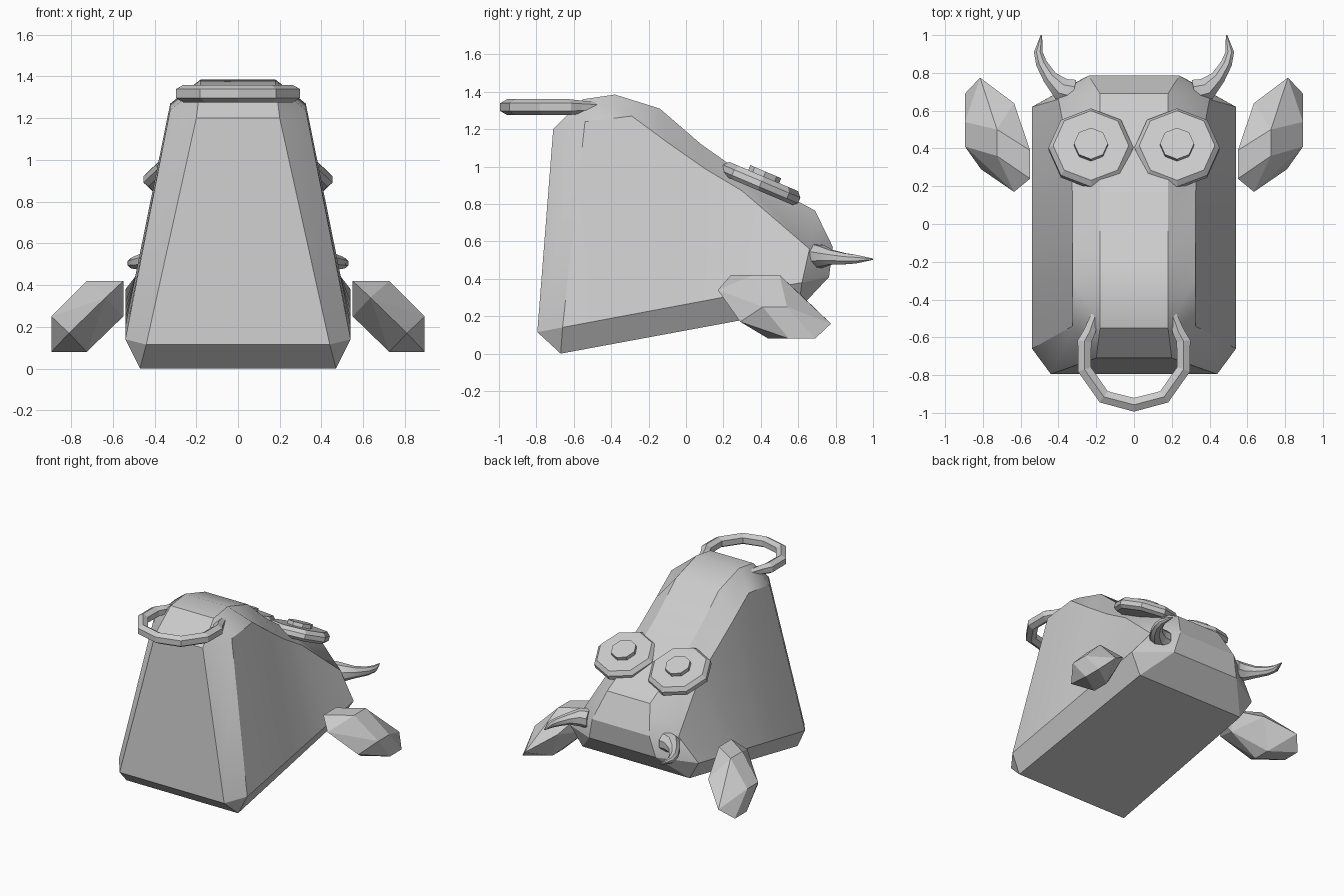
import bpy
import bmesh
import math
from mathutils import Vector, Matrix

if "Cube" in bpy.data.objects:
    bpy.data.objects.remove(bpy.data.objects["Cube"], do_unlink=True)

grey = bpy.data.materials.new("plain_grey")
grey.use_nodes = True
grey.diffuse_color = (0.6, 0.6, 0.6, 1)
grey.node_tree.nodes["Principled BSDF"].inputs["Base Color"].default_value = (0.6, 0.6, 0.6, 1)


def finish(name, bm, angle=0):
    """Turn a bmesh into a named, coloured object."""
    bmesh.ops.recalc_face_normals(bm, faces=bm.faces)
    mesh = bpy.data.meshes.new(name)
    bm.to_mesh(mesh)
    bm.free()
    mesh.materials.append(grey)
    obj = bpy.data.objects.new(name, mesh)
    bpy.context.collection.objects.link(obj)
    if angle:
        bpy.ops.object.select_all(action='DESELECT')
        obj.select_set(True)
        bpy.context.view_layer.objects.active = obj
        bpy.ops.object.shade_smooth_by_angle(angle=math.radians(angle))


def loft(bm, rings):
    """Skin a list of point rings and close both ends."""
    rows = [[bm.verts.new(p) for p in ring] for ring in rings]
    for a, b in zip(rows, rows[1:]):
        for i in range(len(a)):
            j = (i + 1) % len(a)
            bm.faces.new((a[i], a[j], b[j], b[i]))
    bm.faces.new(rows[0])
    bm.faces.new(rows[-1])


def tube(name, path, radii, sides, angle=0):
    """Sweep a tapering polygon along a path lying in a level plane."""
    pts = [Vector(p) for p in path]
    rings = []
    for k, p in enumerate(pts):
        along = (pts[min(k + 1, len(pts) - 1)] - pts[max(k - 1, 0)]).normalized()
        across = along.cross(Vector((0, 0, 1)))
        up = across.cross(along)
        turns = [2 * math.pi * (i + 0.5) / sides for i in range(sides)]
        rings.append([p + radii[k] * (across * math.cos(t) + up * math.sin(t)) for t in turns])
    bm = bmesh.new()
    loft(bm, rings)
    finish(name, bm, angle)


# Head: a middle profile (half width, y, z) and the side crest it bevels into
middle = [(.47, -.67, 0), (.44, -.795, .115), (.2, -.71, 1.2), (.18, -.55, 1.36),
          (.18, -.38, 1.385), (.18, -.14, 1.31), (.18, .08, 1.12), (.18, .25, 1.0),
          (.18, .69, .765), (.24, .785, .57), (.28, .765, .41), (.45, .6, .235)]
side = [(.54, -.66, .14), (.325, -.54, 1.24), (.325, -.29, 1.27), (.325, -.1, 1.13),
        (.325, .1, .99), (.33, .3, .87), (.40, .66, .56), (.54, .62, .38)]
# Which side point each middle point meets
meets = [0, 0, 1, 1, 2, 3, 4, 5, 6, 6, 7, 7]
# Positions along the lower side edge that sit below the crest points
spacing = [0, .1, .28, .43, .59, .75, 1]

bm = bmesh.new()
mids = {s: [bm.verts.new((s * x, y, z)) for x, y, z in middle] for s in (1, -1)}
outs = {s: [bm.verts.new((s * x, y, z)) for x, y, z in side] for s in (1, -1)}
for i in range(len(middle) - 1):
    j = i + 1
    bm.faces.new((mids[1][i], mids[1][j], mids[-1][j], mids[-1][i]))
    for s in (1, -1):
        a, b = outs[s][meets[i]], outs[s][meets[j]]
        bm.faces.new([mids[s][i], mids[s][j], b] + ([a] if a != b else []))
bm.faces.new((mids[1][0], mids[1][-1], mids[-1][-1], mids[-1][0]))
for s in (1, -1):
    # Ruled flank between the crest and the lower edge, then the lower bevel
    front, back = outs[s][0], outs[s][-1]
    rail = [front] + [bm.verts.new(front.co.lerp(back.co, t)) for t in spacing[1:-1]] + [back]
    bm.faces.new((rail[0], outs[s][1], rail[1]))
    for k in range(1, len(side) - 2):
        bm.faces.new((rail[k], outs[s][k], outs[s][k + 1], rail[k + 1]))
    bm.faces.new([mids[s][-1], mids[s][0]] + rail)
finish("head", bm, 28)

# Nose ring: an open loop whose ends sink into the snout
half = [(.2, -.47), (.235, -.57), (.262, -.62), (.262, -.77), (.16, -.915)]
loop = half + [(0, -.957)] + [(-x, y) for x, y in reversed(half)]
widths = [.025, .036, .042, .042, .042]
tube("nose_ring", [(x, y, 1.318) for x, y in loop], widths + [.042] + widths[::-1], 6)


# Eyes: octagonal bevelled discs with a small raised pupil
def disc(name, centre, steps):
    place = Matrix.Translation(centre) @ Matrix.Rotation(math.radians(-23), 4, 'X')
    turns = [2 * math.pi * i / 8 for i in range(8)]
    bm = bmesh.new()
    loft(bm, [[place @ Vector((r * math.cos(t), r * math.sin(t), h)) for t in turns]
              for r, h in steps])
    finish(name, bm)


# Ear: a cut gem shape
gem = [(.55, .24, .42), (.55, .39, .42), (.725, .5, .42), (.725, .36, .42),
       (.895, .41, .25), (.895, .54, .25), (.895, .69, .08), (.895, .55, .08),
       (.635, .17, .34), (.81, .29, .17), (.635, .64, .29), (.815, .775, .16),
       (.725, .44, .08), (.725, .57, .08), (.55, .39, .25)]

for s, word in ((1, "left"), (-1, "right")):
    disc(word + "_eye", (s * .228, .4, .91),
         [(.2, -.04), (.225, -.02), (.225, .012), (.2, .04)])
    disc(word + "_pupil", (s * .228, .4, .91), [(.09, .03), (.09, .068)])

    # Horn: curves outwards, then back to a fine tip
    tube(word + "_horn",
         [(s * .32, .7, .52), (s * .385, .715, .52), (s * .445, .775, .515),
          (s * .49, .85, .507), (s * .507, .91, .505), (s * .49, 1, .505)],
         [.07, .065, .042, .032, .025, .004], 8, 40)

    bm = bmesh.new()
    for x, y, z in gem:
        bm.verts.new((s * x, y, z))
    hull = bmesh.ops.convex_hull(bm, input=bm.verts)
    inside = [v for v in hull["geom_interior"] if isinstance(v, bmesh.types.BMVert)]
    bmesh.ops.delete(bm, geom=inside, context='VERTS')
    bmesh.ops.dissolve_limit(bm, angle_limit=math.radians(6), verts=bm.verts, edges=bm.edges)
    finish(word + "_ear", bm)
